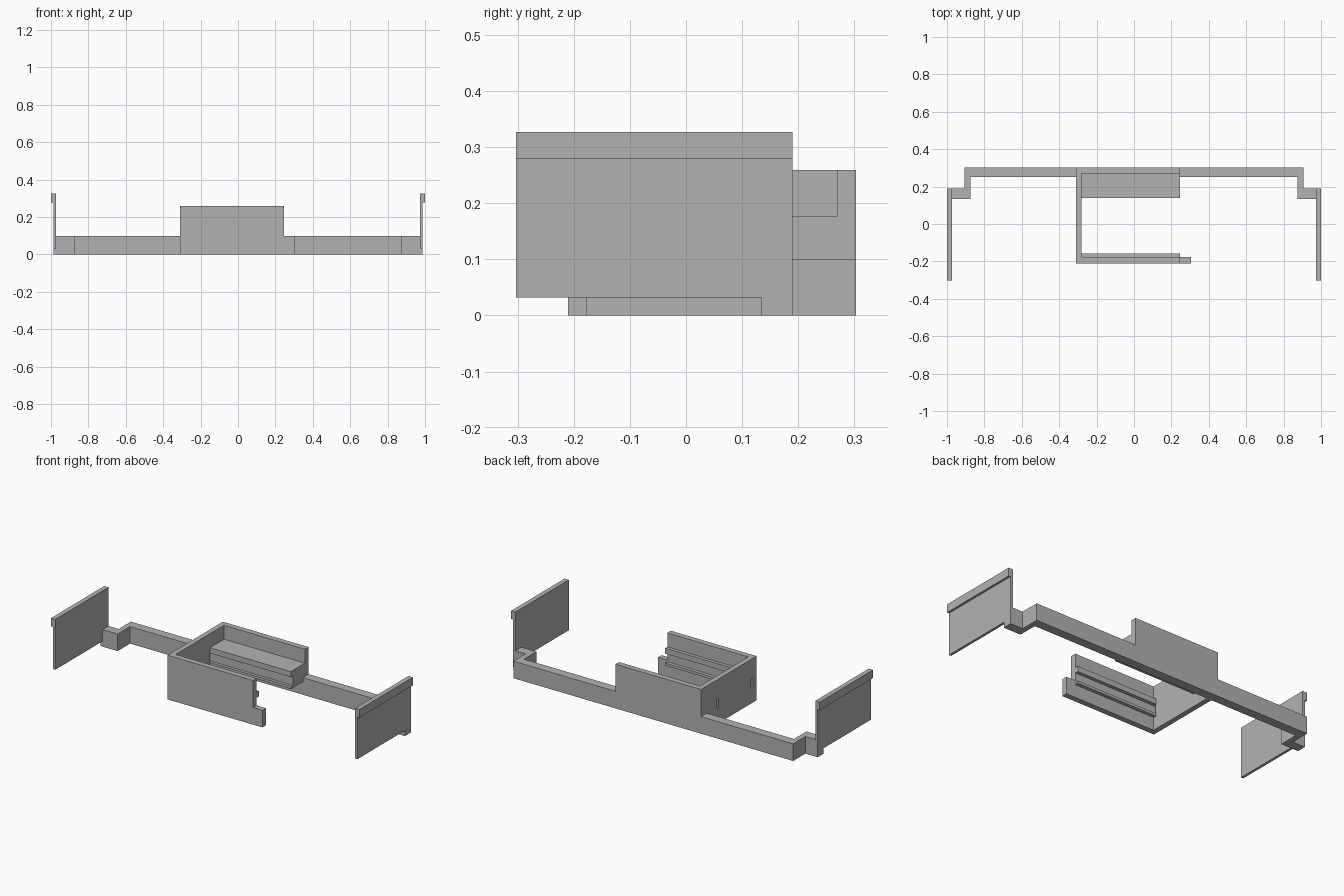
import bpy
import bmesh
from mathutils import Vector

if "Cube" in bpy.data.objects:
    bpy.data.objects.remove(bpy.data.objects["Cube"], do_unlink=True)

# Single flat colour
grey = bpy.data.materials.new("plain_grey")
grey.use_nodes = True
colour = (0.45, 0.45, 0.45, 1)
grey.diffuse_color = colour
grey.node_tree.nodes["Principled BSDF"].inputs["Base Color"].default_value = colour


def extrude(name, profile, axis, start, end):
    """Extrude a closed profile along x (points are y, z), y (x, z) or z (x, y)."""
    slot = "xyz".index(axis)

    def place(point, level):
        co = list(point)
        co.insert(slot, level)
        return Vector(co)

    bm = bmesh.new()
    face = bm.faces.new([bm.verts.new(place(p, start)) for p in profile])
    moved = bmesh.ops.extrude_face_region(bm, geom=[face])["geom"]
    shift = place((0, 0), end - start)
    bmesh.ops.translate(bm, verts=[g for g in moved if isinstance(g, bmesh.types.BMVert)], vec=shift)
    bmesh.ops.recalc_face_normals(bm, faces=bm.faces)
    mesh = bpy.data.meshes.new(name)
    bm.to_mesh(mesh)
    bm.free()
    mesh.materials.append(grey)
    obj = bpy.data.objects.new(name, mesh)
    bpy.context.collection.objects.link(obj)
    return obj


def rect(a, b, c, d):
    return [(a, c), (b, c), (b, d), (a, d)]


# Main dimensions
BACK, FRONT = 0.303, -0.21
BAR_TOP, WALL_TOP = 0.1, 0.259
LEFT, INNER, RIGHT = -0.31, -0.28, 0.245
SLOT_LOW, SLOT_HIGH = 0.09, 0.145
LIP_LOW, LIP_HIGH = 0.075, 0.177

# Long rear bar with stepped ends, mirrored about the middle
half = [(0.875, 0.25), (0.875, 0.135), (0.972, 0.135), (0.972, 0.19), (0.907, 0.19), (0.907, BACK)]
outline = half + [(-x, y) for x, y in reversed(half)]
extrude("rear_bar", outline, "z", 0, BAR_TOP)

# End plates with an outward top lip, and the foot under each
for side, s in (("left", 1), ("right", -1)):
    plate = [(0.972, 0.032), (0.987, 0.032), (0.987, 0.279), (1, 0.279), (1, 0.327), (0.972, 0.327)]
    extrude(side + "_end_plate", [(s * x, z) for x, z in plate], "y", -BACK, 0.19)
    extrude(side + "_foot", rect(s * 0.972, s * 0.987, 0, 0.032), "y", 0.135, 0.19)

# Cradle side wall, resting over the bar, with two slots cut through
wall = extrude("cradle_side_wall",
               [(FRONT, 0), (0.25, 0), (0.25, BAR_TOP), (BACK, BAR_TOP),
                (BACK, WALL_TOP), (FRONT, WALL_TOP)], "x", LEFT, INNER)
for y0, y1 in ((0.14, 0.157), (-0.177, -0.16)):
    cutter = extrude("slot_cutter", rect(y0, y1, SLOT_LOW, SLOT_HIGH), "x", LEFT - 0.05, INNER + 0.05)
    cutter.hide_render = True
    cut = wall.modifiers.new("slot", "BOOLEAN")
    cut.operation, cut.solver, cut.object = "DIFFERENCE", "EXACT", cutter
    bpy.context.view_layer.objects.active = wall
    bpy.ops.object.modifier_apply(modifier=cut.name)
    bpy.data.objects.remove(cutter, do_unlink=True)

# Cradle back wall and its grooved shelf
extrude("cradle_back_wall", rect(0.27, BACK, BAR_TOP, WALL_TOP), "x", INNER, RIGHT)


def groove(edge, floor):
    return [(edge, LIP_LOW), (edge, SLOT_LOW), (floor, SLOT_LOW),
            (floor, SLOT_HIGH), (edge, SLOT_HIGH), (edge, LIP_HIGH)]


extrude("grooved_shelf", [(0.27, LIP_LOW)] + groove(0.14, 0.157) + [(0.27, LIP_HIGH)], "x", INNER, RIGHT)

# Cradle front wall with two inner rails, and the low tab at its end
WALL_IN = -0.177
front = ([(FRONT, 0), (WALL_IN, 0), (WALL_IN, LIP_LOW), (-0.157, LIP_LOW), (-0.157, SLOT_LOW),
          (WALL_IN, SLOT_LOW), (WALL_IN, SLOT_HIGH), (-0.157, SLOT_HIGH), (-0.157, LIP_HIGH),
          (WALL_IN, LIP_HIGH), (WALL_IN, WALL_TOP), (FRONT, WALL_TOP)])
extrude("cradle_front_wall", front, "x", INNER, RIGHT)
extrude("front_tab", rect(FRONT, WALL_IN, 0, BAR_TOP), "x", RIGHT, 0.305)
